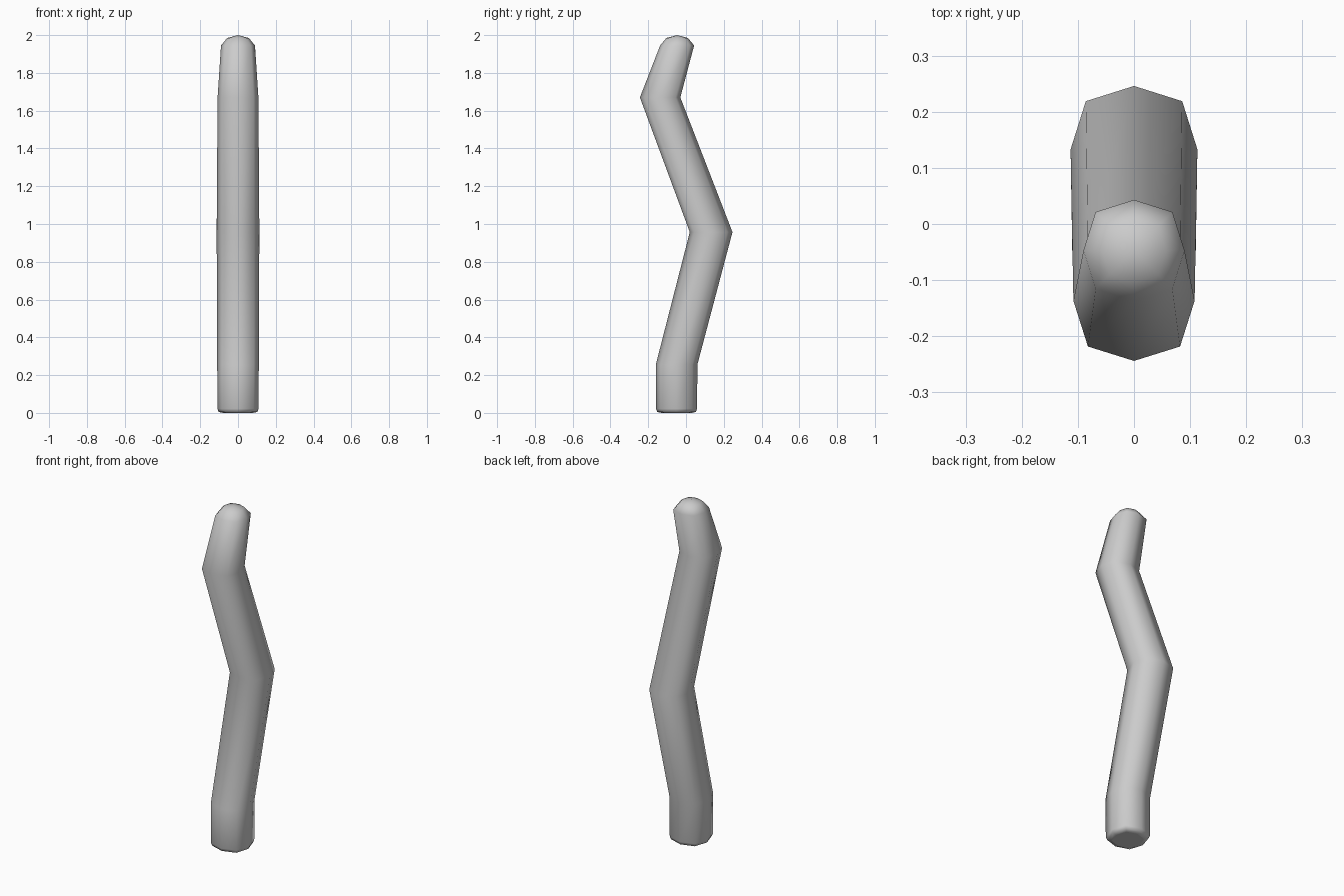
import bpy, bmesh

if "Cube" in bpy.data.objects:
    bpy.data.objects.remove(bpy.data.objects["Cube"])

# Ring stations along the bent tube: (centre y, z, half width x, half depth y)
STATIONS = [
    (-0.05, 0.0, 0.080, 0.080),
    (-0.05, 0.005, 0.102, 0.102),
    (-0.05, 0.022, 0.109, 0.109),
    (-0.05, 0.255, 0.110, 0.110),
    (0.133, 0.957, 0.113, 0.113),
    (-0.137, 1.67, 0.108, 0.107),
    (-0.047, 1.945, 0.090, 0.090),
    (-0.047, 1.985, 0.057, 0.057),
]
# Slightly squared octagon cross-section
D = 0.76
SECTION = [(1, 0), (D, D), (0, 1), (-D, D), (-1, 0), (-D, -D), (0, -1), (D, -D)]

bm = bmesh.new()
rings = [[bm.verts.new((u * rx, cy + v * ry, z)) for u, v in SECTION]
         for cy, z, rx, ry in STATIONS]

# Tube walls
n = len(SECTION)
for a, b in zip(rings, rings[1:]):
    for i in range(n):
        j = (i + 1) % n
        bm.faces.new((a[i], a[j], b[j], b[i]))

# Flat base and rounded tip
base = bm.faces.new(rings[0][::-1])
tip = bm.verts.new((0, -0.047, 2.0))
for i in range(n):
    bm.faces.new((rings[-1][i], rings[-1][(i + 1) % n], tip))

for f in bm.faces:
    f.smooth = f is not base
bmesh.ops.recalc_face_normals(bm, faces=bm.faces)

mesh = bpy.data.meshes.new("bent_stalk")
bm.to_mesh(mesh)
bm.free()
stalk = bpy.data.objects.new("bent_stalk", mesh)
bpy.context.collection.objects.link(stalk)
